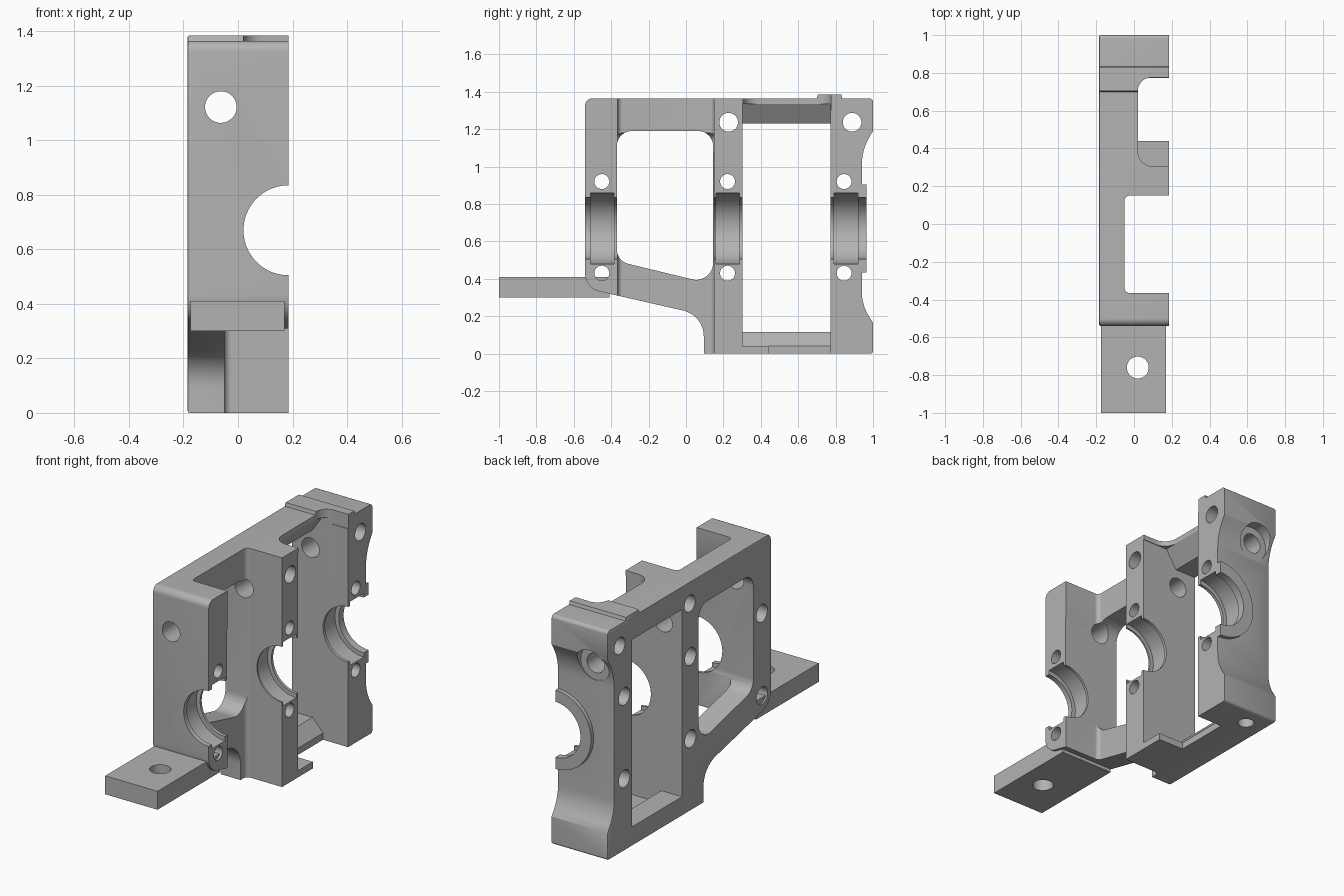
import bpy, bmesh, math
from mathutils import Vector

old = bpy.data.objects.get("Cube")
if old:
    bpy.data.objects.remove(old, do_unlink=True)

grey = bpy.data.materials.new("cast grey")
grey.use_nodes = True
COLOUR = (0.45, 0.45, 0.45, 1)
grey.diffuse_color = COLOUR
grey.node_tree.nodes["Principled BSDF"].inputs["Base Color"].default_value = COLOUR

HALF = 0.185           # half thickness of the bracket
BORE_Z = 0.67


def rounded(points, steps=8):
    """Round the corners of a polygon given as (a, b, radius)."""
    out = []
    for i, p in enumerate(points):
        c = Vector(p[:2])
        r = p[2] if len(p) > 2 else 0
        if not r:
            out.append(c)
            continue
        u = (Vector(points[i - 1][:2]) - c).normalized()
        v = (Vector(points[(i + 1) % len(points)][:2]) - c).normalized()
        half = u.angle(v) / 2
        t = r / math.tan(half)
        mid = c + (u + v).normalized() * (r / math.sin(half))
        a, b = c + u * t - mid, c + v * t - mid
        for k in range(steps + 1):
            d = a.lerp(b, k / steps).normalized() * r
            out.append(mid + d)
    return out


def prism(name, axis, points, lo, hi, bevel=0):
    """Extrude a polygon along an axis; bevel rounds the rim at lo."""
    place = {"x": lambda p, h: (h, p[0], p[1]),
             "y": lambda p, h: (p[0], h, p[1]),
             "z": lambda p, h: (p[0], p[1], h)}[axis]
    bm = bmesh.new()
    bottom = [bm.verts.new(place(p, lo)) for p in points]
    top = [bm.verts.new(place(p, hi)) for p in points]
    rim = bm.faces.new(bottom)
    bm.faces.new(top[::-1])
    n = len(points)
    for i in range(n):
        j = (i + 1) % n
        bm.faces.new((bottom[i], top[i], top[j], bottom[j]))
    bmesh.ops.recalc_face_normals(bm, faces=bm.faces)
    if bevel:
        bmesh.ops.bevel(bm, geom=list(rim.edges), offset=bevel, segments=2,
                        profile=0.5, affect='EDGES')
    mesh = bpy.data.meshes.new(name)
    bm.to_mesh(mesh)
    bm.free()
    mesh.materials.append(grey)
    ob = bpy.data.objects.new(name, mesh)
    bpy.context.collection.objects.link(ob)
    return ob


def circle(a, b, r, n=48):
    return [Vector((a + r * math.cos(2 * math.pi * (k + .5) / n),
                    b + r * math.sin(2 * math.pi * (k + .5) / n))) for k in range(n)]


def combine(target, tool, operation='DIFFERENCE'):
    tool.hide_render = True
    mod = target.modifiers.new("combine", 'BOOLEAN')
    mod.object, mod.operation, mod.solver = tool, operation, 'EXACT'
    bpy.context.view_layer.objects.active = target
    bpy.ops.object.modifier_apply(modifier=mod.name)
    bpy.data.objects.remove(tool, do_unlink=True)


def cut(target, axis, points, lo, hi):
    combine(target, prism("cutter", axis, points, lo, hi))


# Side outline of the whole bracket, with the scooped back and top pad
outline = rounded([
    (-.54, 1.365, .04), (-.54, .35, .1), (.095, .205, .14), (.095, 0),
    (1, 0, .015), (1, .165), (.94, .26, .25), (.94, 1.09, .3), (1, 1.19),
    (1, 1.365, .02), (.835, 1.365), (.83, 1.385), (.705, 1.385), (.70, 1.365)])
body = prism("bracket_body", "x", outline, -HALF, HALF, bevel=.008)

# Raised collar around the rear bore
collar = [Vector((HALF + .235 * math.cos(a), BORE_Z + .235 * math.sin(a)))
          for a in [math.pi * (.5 + k / 24) for k in range(25)]]
combine(body, prism("collar", "y", collar, .9, .965), 'UNION')

# Front bay between the first two posts, and its window
cut(body, "z", rounded([(-.05, -.365, .025), (.3, -.365), (.3, .15), (-.05, .15, .025)]),
    -.2, 1.6)
cut(body, "x", rounded([(-.37, 1.19, .08), (.145, 1.19, .08), (.145, .37, .09),
                        (-.37, .495, .08)]), -.4, .4)

# Rear bay: filleted top notch, open floor beside the tab, sloped-edge window
cut(body, "z", rounded([(.02, .305, .08), (.3, .305), (.3, .775), (.02, .775, .07)]),
    1.3, 1.6)
cut(body, "z", [(.02, .44), (.3, .44), (.3, .772), (.02, .772)], -.2, .5)
cut(body, "y", [(.3, 1.335), (.02, 1.335), (-.05, 1.23), (-.4, 1.23),
                (-.4, .115), (-.05, .115), (.02, .04), (.3, .04)], .302, .772)

# Half bores with a wider bearing groove in each post
cut(body, "y", circle(HALF, BORE_Z, .165, 64), -.8, 1.2)
for lo, hi in [(-.51, -.385), (.16, .285), (.79, .92)]:
    cut(body, "y", circle(HALF, BORE_Z, .19, 64), lo, hi)

# Bolt holes across the posts, counterbored on the flat side
bolts = [(y, z, .04) for y in (-.45, .222, .845) for z in (.43, .92)]
bolts += [(.228, 1.237, .05), (.888, 1.237, .05)]
for y, z, r in bolts:
    cut(body, "x", circle(y, z, r, 32), -.4, .4)
    if r < .05:
        cut(body, "x", circle(y, z, .052, 32), -.4, -.1)

# Long shaft hole through all posts, spot face behind, and a blind foot hole
cut(body, "y", circle(-.063, 1.122, .058), -.8, 1.2)
cut(body, "y", circle(-.063, 1.122, .1), .938, 1.2)
cut(body, "z", circle(-.063, .885, .045), -.2, .15)

# Mounting foot
foot = prism("mounting_foot", "z",
             [(-.175, -1), (.17, -1), (.17, -.41), (-.175, -.41)], .30, .41)
cut(foot, "z", circle(.02, -.76, .058), 0, 1)

for ob in (body, foot):
    bpy.ops.object.select_all(action='DESELECT')
    ob.select_set(True)
    bpy.context.view_layer.objects.active = ob
    bpy.ops.object.shade_smooth_by_angle(angle=math.radians(30))
